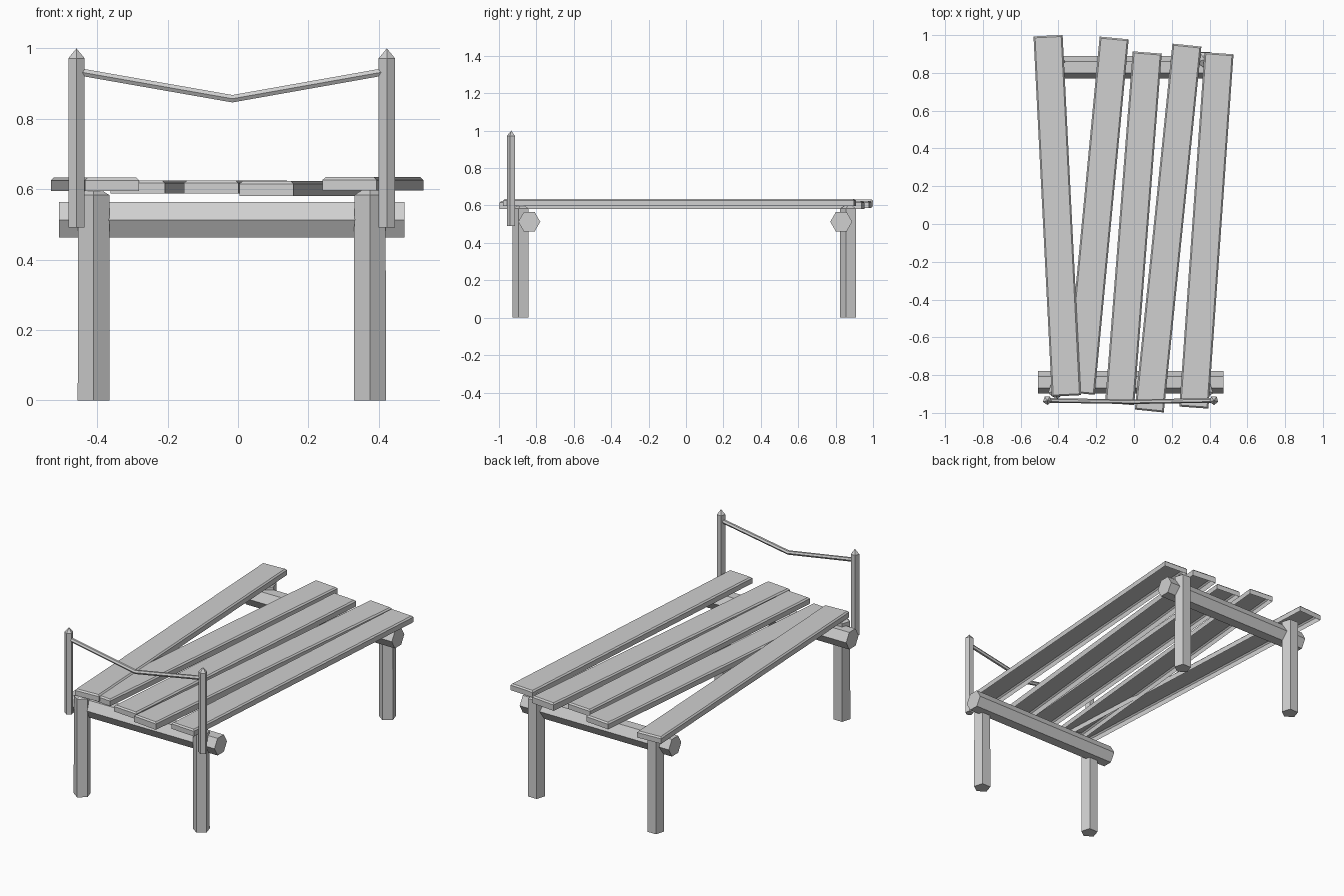
import bpy, bmesh, math
from mathutils import Vector

if "Cube" in bpy.data.objects:
    bpy.data.objects.remove(bpy.data.objects["Cube"])

wood = bpy.data.materials.new("plain_grey")
wood.diffuse_color = (0.63, 0.63, 0.63, 1)
wood.use_nodes = True
wood.node_tree.nodes["Principled BSDF"].inputs["Base Color"].default_value = wood.diffuse_color


def loft(name, rings, open_bottom=False):
    """Join a stack of point rings into a flat-faced solid or an open shell."""
    bm = bmesh.new()
    loops = [[bm.verts.new(p) for p in ring] for ring in rings]
    n = len(loops[0])
    for a, b in zip(loops, loops[1:]):
        for i in range(n):
            j = (i + 1) % n
            bm.faces.new((a[i], a[j], b[j], b[i]))
    bottom = bm.faces.new(loops[0])
    bm.faces.new(loops[-1])
    bmesh.ops.remove_doubles(bm, verts=bm.verts, dist=0.0005)
    bmesh.ops.recalc_face_normals(bm, faces=bm.faces)
    if open_bottom:
        bm.faces.remove(bottom)
    mesh = bpy.data.meshes.new(name)
    bm.to_mesh(mesh)
    bm.free()
    mesh.materials.append(wood)
    ob = bpy.data.objects.new(name, mesh)
    bpy.context.collection.objects.link(ob)
    return ob


def upright(x, y, z, r, sides=5):
    """Horizontal ring with one corner pointing to the front."""
    return [(x + r * math.sin(2 * math.pi * i / sides),
             y - r * math.cos(2 * math.pi * i / sides), z) for i in range(sides)]


def crosswise(x, y, z, r, sides=6):
    """Ring in the YZ plane with corners at front and back."""
    return [(x, y + r * math.cos(2 * math.pi * i / sides),
             z + r * math.sin(2 * math.pi * i / sides)) for i in range(sides)]


# Five-sided legs with low pointed tops tucked under the planks
for end, y in (("front", -0.88), ("back", 0.871)):
    for side, x in (("left", -0.41), ("right", 0.375)):
        loft(f"{end}_{side}_leg", [upright(x, y, 0, 0.0478),
                                   upright(x, y, 0.583, 0.0468),
                                   upright(x, y, 0.612, 0)])

# Hexagonal cross beams
for end, y in (("front", -0.838), ("back", 0.83)):
    loft(f"{end}_beam", [crosswise(-0.509, y, 0.513, 0.0588),
                         crosswise(0.473, y, 0.513, 0.0588)])

# Pointed rail posts
for side, x in (("left", -0.459), ("right", 0.423)):
    loft(f"{side}_post", [upright(x, -0.934, 0.491, 0.0243),
                          upright(x, -0.934, 0.972, 0.0243),
                          upright(x, -0.934, 1.0, 0)])

# Sagging rope between the posts
loft("rope", [crosswise(-0.455, -0.934, 0.934, 0.0122),
              crosswise(-0.016, -0.941, 0.857, 0.0122),
              crosswise(0.418, -0.934, 0.934, 0.0122)])

# Crooked hollow deck planks: back x, back y, front x, front y, bottom z, top z
planks = [(-0.455, 0.997, -0.358, -0.910, 0.595, 0.633),
          (-0.105, 0.985, -0.285, -0.897, 0.587, 0.625),
          (0.070, 0.908, -0.076, -0.953, 0.587, 0.625),
          (0.280, 0.947, 0.081, -0.990, 0.580, 0.623),
          (0.450, 0.904, 0.317, -0.972, 0.596, 0.634)]
for k, (bx, by, fx, fy, z0, z1) in enumerate(planks, 1):
    back, front = Vector((bx, by, 0)), Vector((fx, fy, 0))
    along = (back - front).normalized()
    across = Vector((along.y, -along.x, 0))

    def rect(z, inset):
        w = across * (0.0772 - inset)
        a, b = front + along * inset, back - along * inset
        up = Vector((0, 0, z))
        return [a - w + up, a + w + up, b + w + up, b - w + up]

    loft(f"plank_{k}", [rect(z0, 0), rect(z1 - 0.008, 0), rect(z1, 0.008)],
         open_bottom=True)
